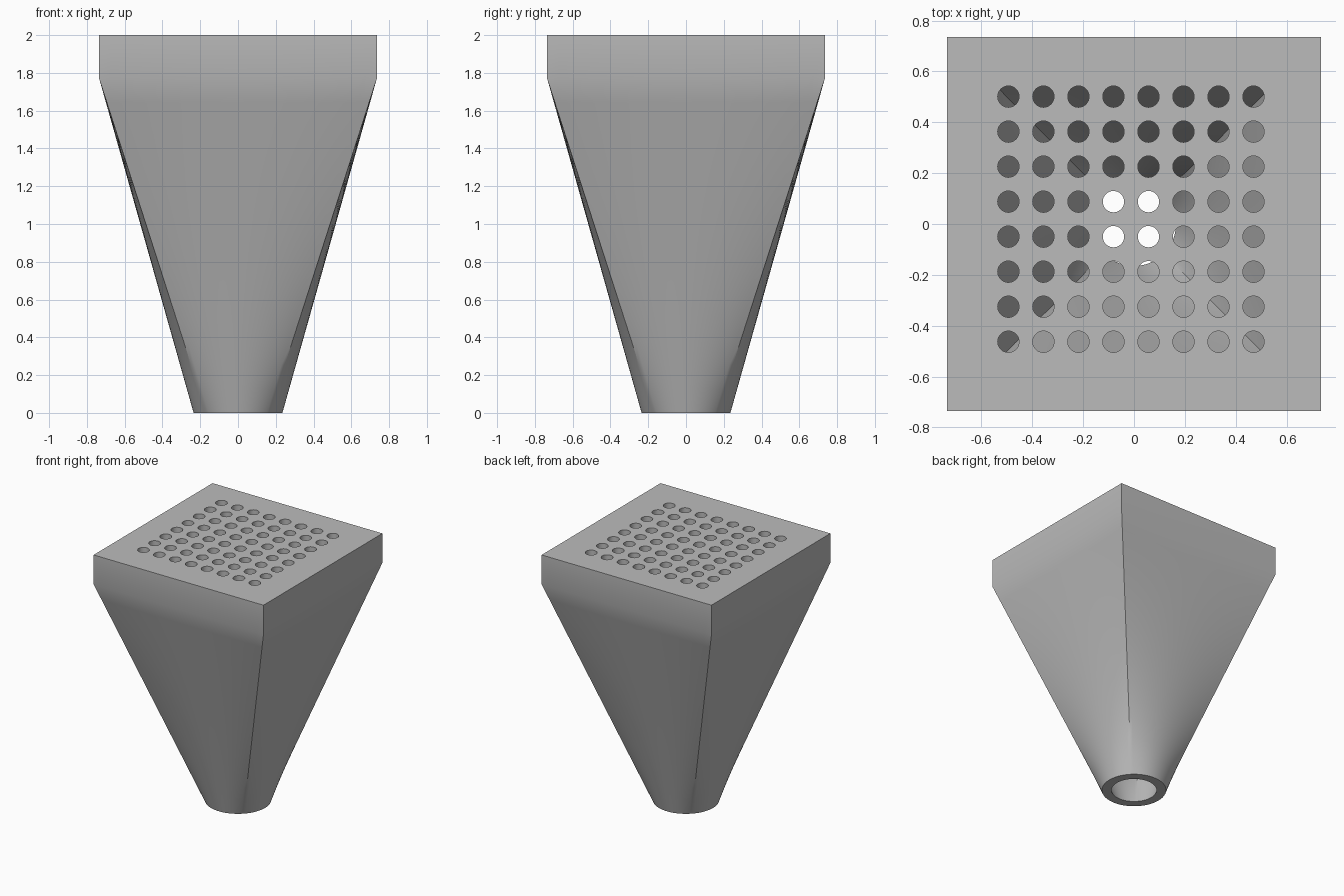
import bpy
import bmesh
from math import pi, cos, sin
from mathutils import Vector

cube = bpy.data.objects.get("Cube")
if cube:
    bpy.data.objects.remove(cube, do_unlink=True)

TOP, SHOULDER = 2.0, 1.77      # heights of the rim and of the box/funnel joint
HALF, MOUTH = 0.735, 0.235     # outer half width of the box, outer spout radius
WALL, PLATE = 0.07, 0.07       # shell and top plate thickness
SIDE = 24                      # points along each side of the funnel
CELLS, PITCH, HOLE = 8, 0.1377, 0.042
CELL_SIDE = 8                  # points along each side of a hole's cell
CENTRE = Vector((-0.012, 0.019))


def square(centre, half, z, n):
    """Square ring with n points per side, starting at the front right corner."""
    corners = [Vector((-1, -1)), Vector((1, -1)), Vector((1, 1)), Vector((-1, 1))]
    flat = [centre + half * corners[k].lerp(corners[(k + 1) % 4], i / n)
            for k in range(4) for i in range(n)]
    return [p.to_3d() + Vector((0, 0, z)) for p in flat]


def circle(centre, radius, z, n):
    """Round ring whose points match those of square()."""
    angles = [-0.75 * pi + 0.5 * pi * i / n for i in range(4 * n)]
    return [Vector((centre.x + radius * cos(a), centre.y + radius * sin(a), z))
            for a in angles]


def add_face(bm, points):
    bm.faces.new([bm.verts.new(p) for p in points])


def bridge(bm, a, b):
    for i in range(len(a)):
        j = (i + 1) % len(a)
        add_face(bm, (a[i], a[j], b[j], b[i]))


def funnel_wall(bm, radius, half, top):
    """Straight loft from round spout to square box, then the upright box wall."""
    origin, steps = Vector((0, 0)), 14
    low = circle(origin, radius, 0, SIDE)
    high = square(origin, half, SHOULDER, SIDE)
    rings = [[a.lerp(b, s / steps) for a, b in zip(low, high)]
             for s in range(steps + 1)]
    rings.append(square(origin, half, top, SIDE))
    for a, b in zip(rings, rings[1:]):
        bridge(bm, a, b)
    return rings[0], rings[-1]


def perforated_sheet(bm, rim, z):
    """Flat sheet with a grid of round holes inside the given square rim."""
    n = CELLS * CELL_SIDE
    inner = square(CENTRE, CELLS * PITCH / 2, z, n)
    for k in range(4):
        outer_side = [rim[(k * SIDE + i) % len(rim)] for i in range(SIDE + 1)]
        inner_side = [inner[(k * n + i) % len(inner)] for i in range(n + 1)]
        add_face(bm, outer_side + inner_side[::-1])
    for c in hole_centres():
        bridge(bm, square(c, PITCH / 2, z, CELL_SIDE), circle(c, HOLE, z, CELL_SIDE))


def hole_centres():
    mid = (CELLS - 1) / 2
    return [CENTRE + PITCH * Vector((i - mid, j - mid))
            for i in range(CELLS) for j in range(CELLS)]


bm = bmesh.new()

# Outer and inner walls, joined by the spout's flat ring
outer_low, outer_high = funnel_wall(bm, MOUTH, HALF, TOP)
inner_low, inner_high = funnel_wall(bm, MOUTH - WALL, HALF - WALL, TOP - PLATE)
bridge(bm, outer_low, inner_low)

# Perforated top plate and the walls of its holes
perforated_sheet(bm, outer_high, TOP)
perforated_sheet(bm, inner_high, TOP - PLATE)
for c in hole_centres():
    bridge(bm, circle(c, HOLE, TOP - PLATE, CELL_SIDE), circle(c, HOLE, TOP, CELL_SIDE))

bmesh.ops.remove_doubles(bm, verts=bm.verts, dist=0.0001)
bmesh.ops.recalc_face_normals(bm, faces=bm.faces)

mesh = bpy.data.meshes.new("perforated_funnel")
bm.to_mesh(mesh)
bm.free()
funnel = bpy.data.objects.new("perforated_funnel", mesh)
bpy.context.collection.objects.link(funnel)

# Plain grey
grey = bpy.data.materials.new("plain_grey")
grey.use_nodes = True
colour = (0.5, 0.5, 0.5, 1)
grey.diffuse_color = colour
grey.node_tree.nodes["Principled BSDF"].inputs["Base Color"].default_value = colour
mesh.materials.append(grey)

bpy.ops.object.select_all(action='DESELECT')
funnel.select_set(True)
bpy.context.view_layer.objects.active = funnel
bpy.ops.object.shade_smooth_by_angle(angle=pi / 6)
